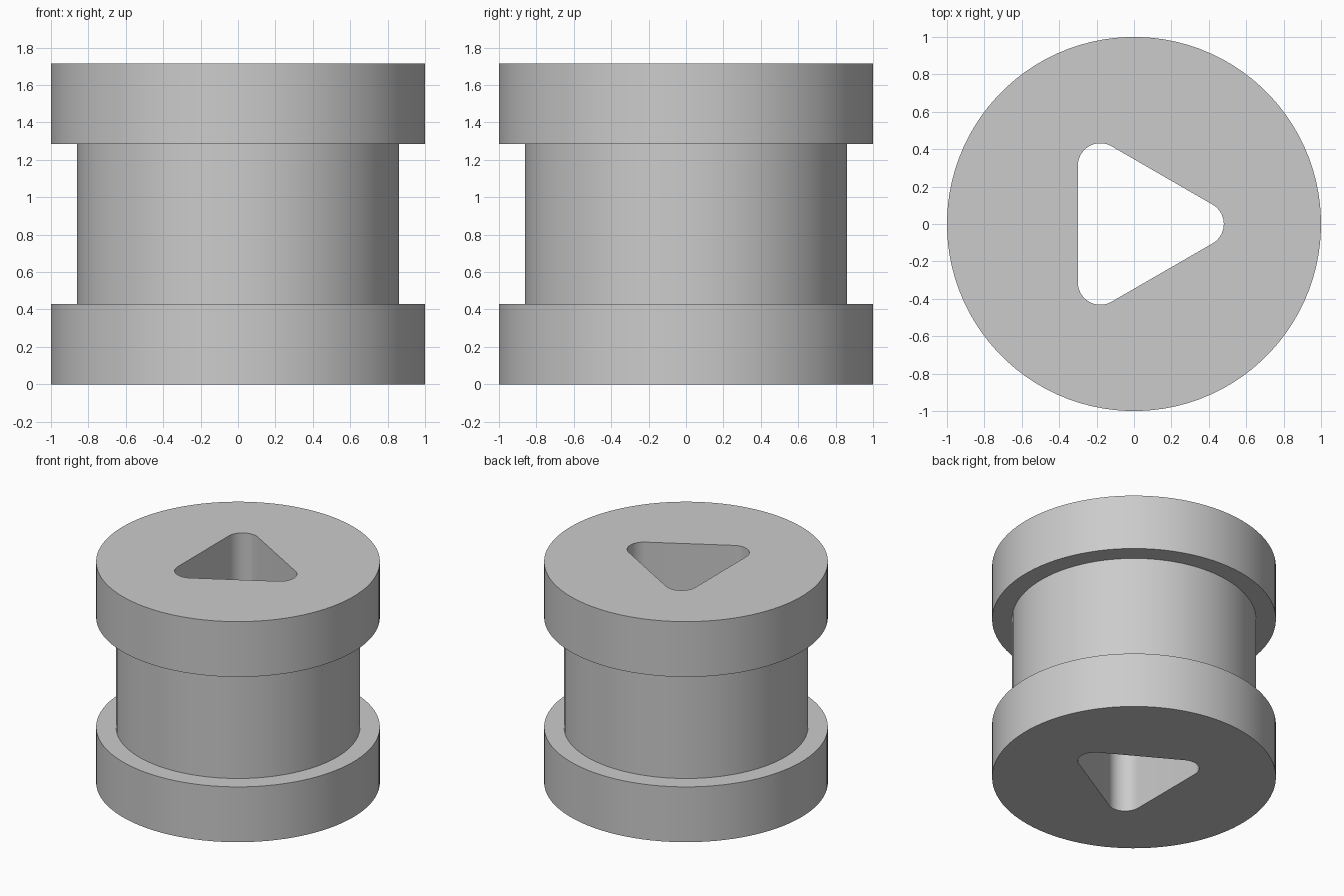
import bpy, bmesh
from math import cos, sin, radians

if "Cube" in bpy.data.objects:
    bpy.data.objects.remove(bpy.data.objects["Cube"], do_unlink=True)

HEIGHT, FLANGE = 1.715, 0.43
OUTER, WAIST = 1.0, 0.86
CORNER_DIST, CORNER_RADIUS = 0.36, 0.12
STEPS = 32                      # points per third of a turn

grey = bpy.data.materials.new("grey")
grey.use_nodes = True
colour = (0.6, 0.6, 0.6, 1)
grey.diffuse_color = colour
grey.node_tree.nodes["Principled BSDF"].inputs["Base Color"].default_value = colour

bm = bmesh.new()


def ring(radius, z, corner=0.0):
    """Circle, or a rounded triangle when its corner centres are moved out."""
    verts = []
    for k in range(3):
        mid = radians(120 * k)
        for i in range(STEPS):
            a = mid + radians(120 * ((i + 0.5) / STEPS - 0.5))
            verts.append(bm.verts.new((corner * cos(mid) + radius * cos(a),
                                       corner * sin(mid) + radius * sin(a), z)))
    return verts


# Closed cross-section: bottom hole edge, flange, waist, flange, top hole edge
upper = HEIGHT - FLANGE
rings = [ring(CORNER_RADIUS, 0, CORNER_DIST)]
rings += [ring(r, z) for r, z in ((OUTER, 0), (OUTER, FLANGE), (WAIST, FLANGE),
                                  (WAIST, upper), (OUTER, upper), (OUTER, HEIGHT))]
rings.append(ring(CORNER_RADIUS, HEIGHT, CORNER_DIST))

# Skin neighbouring rings; the last pair forms the hole wall
count = 3 * STEPS
for j, low in enumerate(rings):
    high = rings[(j + 1) % len(rings)]
    for i in range(count):
        n = (i + 1) % count
        bm.faces.new((low[i], low[n], high[n], high[i]))
bmesh.ops.recalc_face_normals(bm, faces=bm.faces)

mesh = bpy.data.meshes.new("flanged_spool")
bm.to_mesh(mesh)
bm.free()
mesh.materials.append(grey)
spool = bpy.data.objects.new("flanged_spool", mesh)
bpy.context.collection.objects.link(spool)

# Smooth round walls, crisp rims
bpy.ops.object.select_all(action="DESELECT")
spool.select_set(True)
bpy.context.view_layer.objects.active = spool
bpy.ops.object.shade_smooth_by_angle(angle=radians(30))
